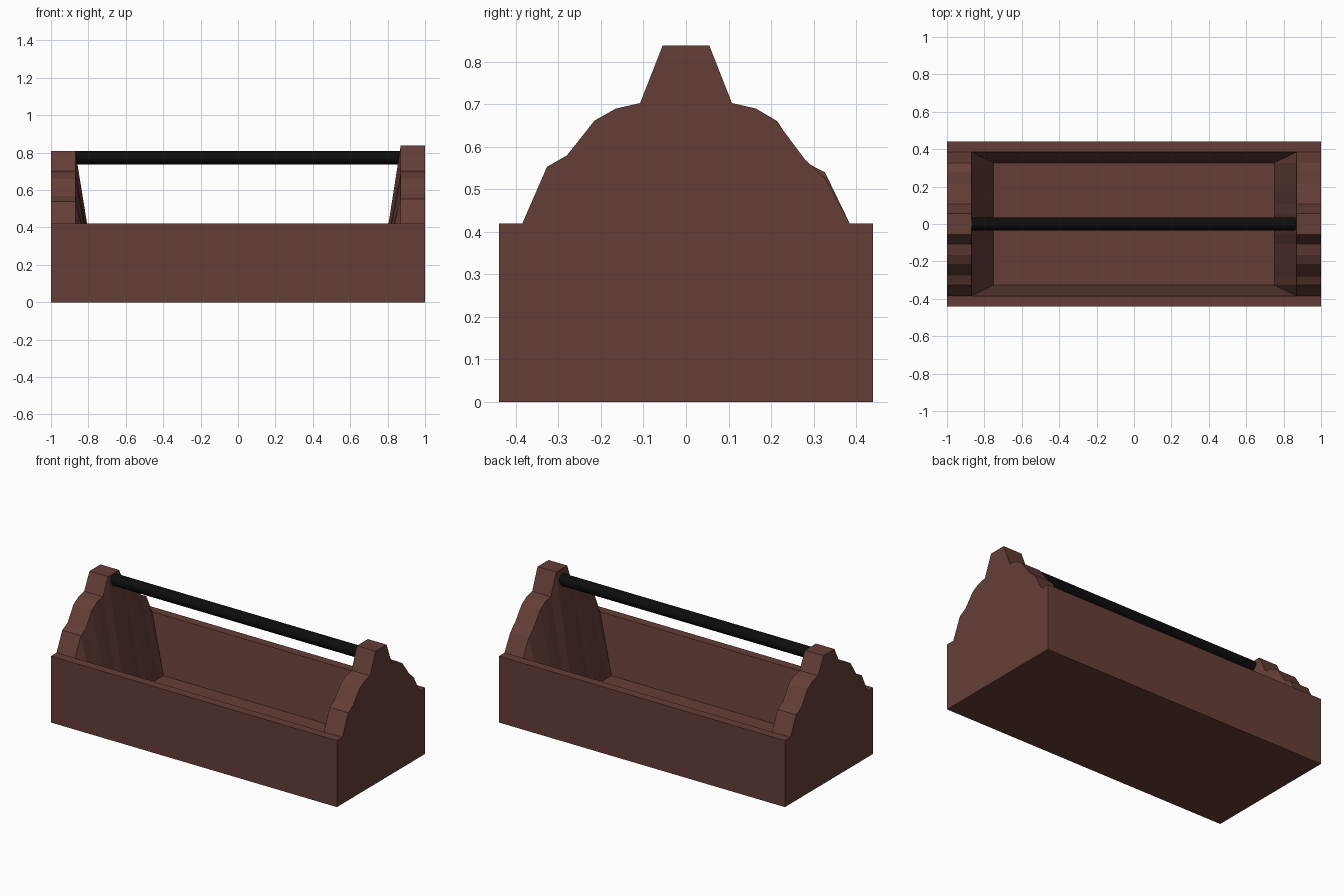
import bpy
import bmesh
from math import pi
from mathutils import Matrix

cube = bpy.data.objects.get("Cube")
if cube:
    bpy.data.objects.remove(cube)


def make_material(name, color):
    mat = bpy.data.materials.new(name)
    mat.use_nodes = True
    mat.diffuse_color = (*color, 1)
    mat.node_tree.nodes["Principled BSDF"].inputs["Base Color"].default_value = (*color, 1)
    return mat


def finish(bm, name, mat):
    bmesh.ops.recalc_face_normals(bm, faces=bm.faces)
    mesh = bpy.data.meshes.new(name)
    bm.to_mesh(mesh)
    bm.free()
    mesh.materials.append(mat)
    obj = bpy.data.objects.new(name, mesh)
    bpy.context.collection.objects.link(obj)
    return obj


wood = make_material("dark brown wood", (0.13, 0.048, 0.038))
black = make_material("black handle", (0.004, 0.004, 0.004))

LENGTH, DEPTH, RIM = 1.0, 0.44, 0.42
END_INNER, FLOOR_X, FLOOR_Z = 0.87, 0.75, 0.07

# Scalloped outline (y, z) of each end board, front to back
right_board = [(-0.385, 0.42), (-0.327, 0.54), (-0.275, 0.567), (-0.215, 0.66),
               (-0.165, 0.69), (-0.108, 0.703), (-0.055, 0.81)]
right_board += [(-y, z) for y, z in reversed(right_board)]
left_board = [(-0.385, 0.42), (-0.327, 0.553), (-0.28, 0.58), (-0.215, 0.662),
              (-0.165, 0.69), (-0.108, 0.703), (-0.055, 0.838),
              (0.055, 0.838), (0.108, 0.703), (0.165, 0.69), (0.213, 0.66),
              (0.28, 0.57), (0.327, 0.527), (0.385, 0.42)]

# Tray: box with raised end boards and sloping inner walls
bm = bmesh.new()
ends = []
for side, board in ((-1, right_board), (1, left_board)):
    outer = [bm.verts.new((side * LENGTH, y, z)) for y, z in board]
    inner = [bm.verts.new((side * END_INNER, y, z)) for y, z in board]
    foot = [bm.verts.new((side * FLOOR_X, y, FLOOR_Z)) for y, z in board[1:-1]]
    base = [bm.verts.new((side * LENGTH, y, 0)) for y in (-DEPTH, DEPTH)]
    rim = [bm.verts.new((side * LENGTH, y, RIM)) for y in (-DEPTH, DEPTH)]

    # Outside face and top edge of the end board
    bm.faces.new([base[0], rim[0], *outer, rim[1], base[1]])
    for i in range(len(board) - 1):
        bm.faces.new([outer[i], outer[i + 1], inner[i + 1], inner[i]])

    # Inside face fans down to the floor, with a triangle at each corner
    for i in range(len(foot) - 1):
        bm.faces.new([inner[i + 1], inner[i + 2], foot[i + 1], foot[i]])
    for k, n in ((0, 1), (-1, -2)):
        bm.faces.new([inner[k], inner[n], foot[k]])
    ends.append((outer, inner, foot, base, rim))

(outer_r, inner_r, foot_r, base_r, rim_r), (outer_l, inner_l, foot_l, base_l, rim_l) = ends

# Long walls: outside, rim and sloping inside
for k in (0, -1):
    bm.faces.new([base_r[k], base_l[k], rim_l[k], rim_r[k]])
    bm.faces.new([rim_r[k], rim_l[k], outer_l[k], inner_l[k], inner_r[k], outer_r[k]])
    bm.faces.new([inner_r[k], inner_l[k], foot_l[k], foot_r[k]])

# Floor and underside
bm.faces.new(foot_r + foot_l[::-1])
bm.faces.new(base_r + base_l[::-1])
finish(bm, "tray", wood)

# Round carrying handle between the end boards
bm = bmesh.new()
bmesh.ops.create_cone(bm, cap_ends=True, segments=16, radius1=0.036, radius2=0.036,
                      depth=1.75,
                      matrix=Matrix.Translation((0, 0, 0.772)) @ Matrix.Rotation(pi / 2, 4, "Y"))
handle = finish(bm, "handle", black)
bpy.ops.object.select_all(action="DESELECT")
handle.select_set(True)
bpy.context.view_layer.objects.active = handle
bpy.ops.object.shade_smooth_by_angle()
